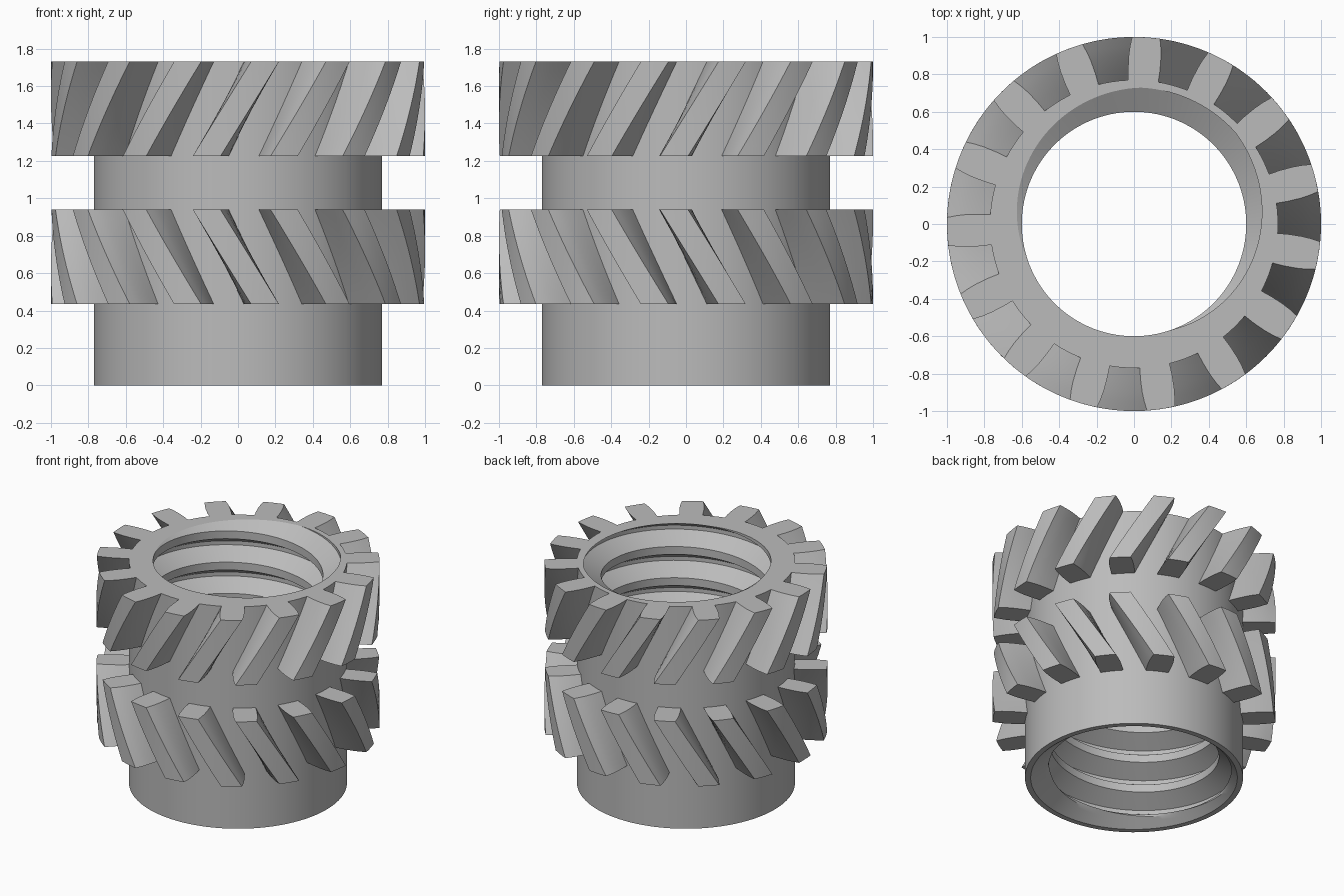
import bpy
import bmesh
from math import radians, cos, sin, pi, floor

if "Cube" in bpy.data.objects:
    bpy.data.objects.remove(bpy.data.objects["Cube"])

HEIGHT = 1.73
BODY_R = 0.77
MINOR_R, MAJOR_R = 0.60, 0.73
PITCH = 0.243
CHAMFER = 0.10
SEGMENTS = 120

metal = bpy.data.materials.new("grey_metal")
metal.use_nodes = True
grey = (0.5, 0.5, 0.5, 1)
metal.diffuse_color = grey
metal.node_tree.nodes["Principled BSDF"].inputs["Base Color"].default_value = grey


def polar(r, a, z):
    return (r * cos(a), r * sin(a), z)


def finish(bm, name):
    bmesh.ops.remove_doubles(bm, verts=bm.verts, dist=0.0002)
    bmesh.ops.recalc_face_normals(bm, faces=bm.faces)
    mesh = bpy.data.meshes.new(name)
    bm.to_mesh(mesh)
    bm.free()
    mesh.materials.append(metal)
    obj = bpy.data.objects.new(name, mesh)
    bpy.context.collection.objects.link(obj)
    bpy.ops.object.select_all(action='DESELECT')
    obj.select_set(True)
    bpy.context.view_layer.objects.active = obj
    bpy.ops.object.shade_smooth_by_angle(angle=radians(25))
    return obj


def groove_centre(a):
    return HEIGHT + PITCH * (a - radians(65)) / (2 * pi)


def bore_radius(a, z):
    """Radius of the threaded bore, opened out by the lower chamfer."""
    u = (z - groove_centre(a)) / PITCH
    u = abs(u - floor(u + 0.5))
    t = min(max((u - 0.0625) / 0.3125, 0), 1)
    thread = MAJOR_R + (MINOR_R - MAJOR_R) * t
    cone = MAJOR_R + (MINOR_R - MAJOR_R) * z / CHAMFER
    return max(thread, cone)


def quad(bm, pts):
    bm.faces.new([bm.verts.new(p) for p in pts])


def bore_point(a, z):
    z = min(max(z, 0), HEIGHT)
    return polar(bore_radius(a, z), a, z)


# Sleeve: threaded bore, outer wall and end rings
bm = bmesh.new()
rows = [k / 16 for k in range(-8, 9)]
turns = int(HEIGHT / PITCH) + 3
for j in range(SEGMENTS):
    a, b = (2 * pi * k / SEGMENTS for k in (j, j + 1))
    for turn in range(-turns, 3):
        for u, v in zip(rows, rows[1:]):
            za, zb = groove_centre(a) + turn * PITCH, groove_centre(b) + turn * PITCH
            low, high = u * PITCH, v * PITCH
            if zb + high <= 0 or za + low >= HEIGHT:
                continue
            quad(bm, [bore_point(a, za + low), bore_point(b, zb + low),
                      bore_point(b, zb + high), bore_point(a, za + high)])
    quad(bm, [polar(BODY_R, a, 0), polar(BODY_R, b, 0),
              polar(BODY_R, b, HEIGHT), polar(BODY_R, a, HEIGHT)])
    for z in (0, HEIGHT):
        quad(bm, [bore_point(a, z), bore_point(b, z),
                  polar(BODY_R, b, z), polar(BODY_R, a, z)])
bmesh.ops.remove_doubles(bm, verts=bm.verts, dist=0.0002)
bmesh.ops.dissolve_degenerate(bm, edges=bm.edges, dist=0.0002)
finish(bm, "threaded_sleeve")


# Helical teeth: one curved tooth outline lofted upward with a twist
TEETH = 15
LAYERS = 10
flank = [(0.768, 6.0), (0.83, 5.9), (0.90, 5.5), (0.95, 5.0), (1.0, 4.3)]
outline = flank + [(1.0, 1.5)]
outline += [(r, -d) for r, d in reversed(outline)]


def helical_teeth(name, bottom, top, start, end):
    bm = bmesh.new()
    for i in range(TEETH):
        rings = []
        for k in range(LAYERS + 1):
            t = k / LAYERS
            mid = start + (end - start) * t + i * 360 / TEETH
            z = bottom + (top - bottom) * t
            rings.append([bm.verts.new(polar(r, radians(mid + d), z)) for r, d in outline])
        for lo, hi in zip(rings, rings[1:]):
            for p in range(len(outline)):
                q = (p + 1) % len(outline)
                bm.faces.new([lo[p], lo[q], hi[q], hi[p]])
        bm.faces.new(rings[0])
        bm.faces.new(rings[-1])
    return finish(bm, name)


# The two bands twist in opposite directions
helical_teeth("upper_teeth", 1.225, HEIGHT, -99.7, -81.7)
helical_teeth("lower_teeth", 0.435, 0.94, -81.7, -99.7)
